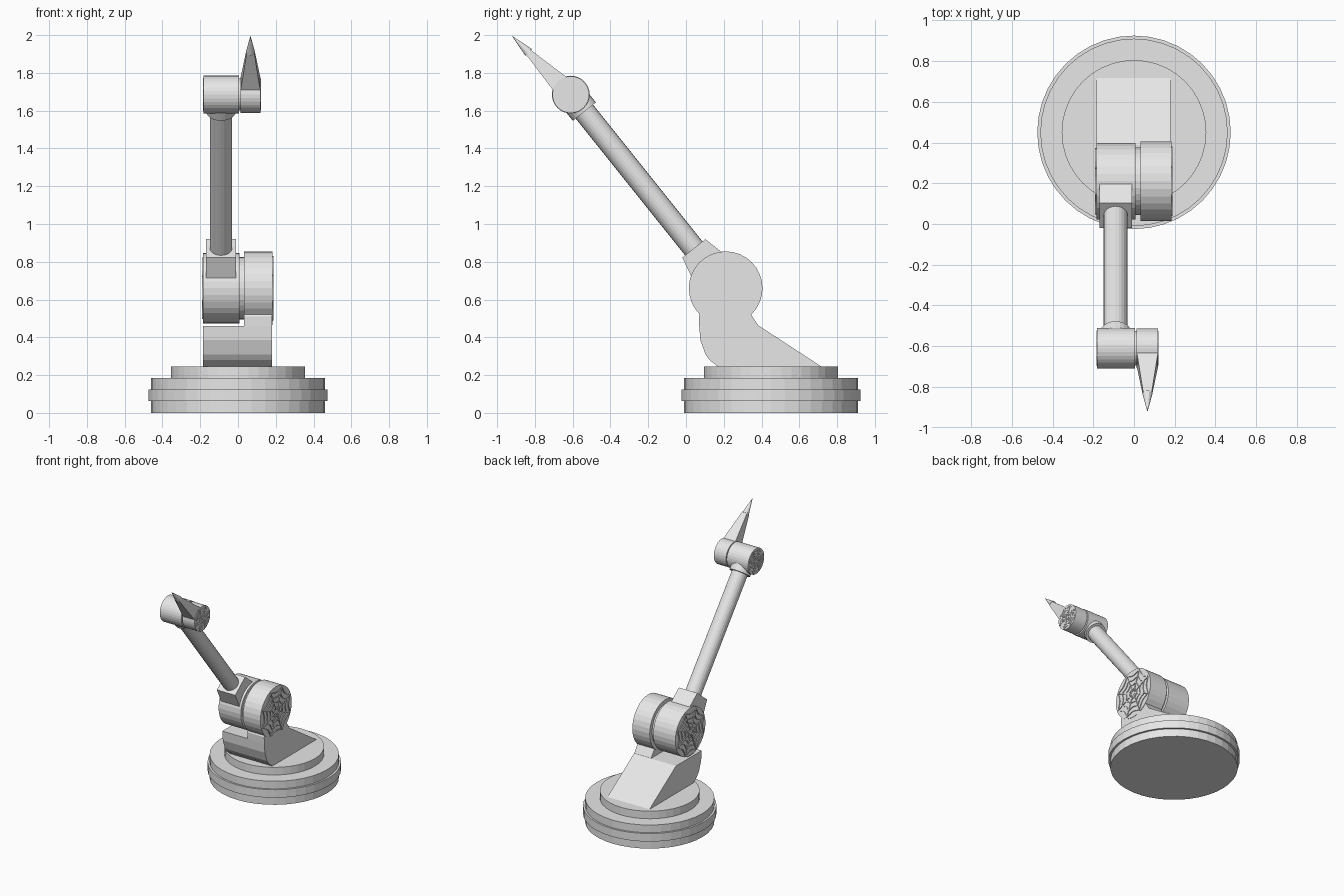
import bpy, bmesh, math
from mathutils import Vector, Matrix

if "Cube" in bpy.data.objects:
    bpy.data.objects.remove(bpy.data.objects["Cube"])

grey = bpy.data.materials.new("light grey")
grey.diffuse_color = (0.8, 0.8, 0.8, 1)
grey.use_nodes = True
grey.node_tree.nodes["Principled BSDF"].inputs["Base Color"].default_value = grey.diffuse_color


def finish(name, bm):
    bmesh.ops.recalc_face_normals(bm, faces=bm.faces[:])
    me = bpy.data.meshes.new(name)
    bm.to_mesh(me)
    bm.free()
    me.materials.append(grey)
    ob = bpy.data.objects.new(name, me)
    bpy.context.collection.objects.link(ob)
    return ob


def loft(name, rings):
    """Closed solid skinned through rings of equal point count."""
    bm = bmesh.new()
    vs = [[bm.verts.new(p) for p in r] for r in rings]
    n = len(vs[0])
    for a, b in zip(vs, vs[1:]):
        for i in range(n):
            j = (i + 1) % n
            bm.faces.new((a[i], a[j], b[j], b[i]))
    bm.faces.new(vs[0])
    bm.faces.new(vs[-1])
    return finish(name, bm)


def rod(name, a, b, r1, r2=None, n=32):
    """Cylinder or cone from point a to point b."""
    a, b = Vector(a), Vector(b)
    d = b - a
    bm = bmesh.new()
    mat = Matrix.Translation((a + b) / 2) @ d.to_track_quat('Z', 'Y').to_matrix().to_4x4()
    bmesh.ops.create_cone(bm, cap_ends=True, segments=n, radius1=r1,
                          radius2=r1 if r2 is None else r2, depth=d.length, matrix=mat)
    return finish(name, bm)


def prism(name, profile, x0, x1):
    """Side profile (y, z) extruded across x."""
    return loft(name, [[(x, y, z) for y, z in profile] for x in (x0, x1)])


def rect(c, side, depth_dir, hx, hd):
    """Rectangle ring centred on c."""
    return [c + side * hx * i + depth_dir * hd * j
            for i, j in ((-1, -1), (1, -1), (1, 1), (-1, 1))]


def web(name, x, cy, cz, R, out, h):
    """Raised web of spokes and sagging threads on a joint end face."""
    bm = bmesh.new()

    def pt(r, a, dx):
        return (x + dx, cy + r * math.cos(a), cz + r * math.sin(a))

    def strip(inner, outer):
        lo, hi = -0.002 * out, h * out
        rows = [[bm.verts.new(pt(p[0], p[1], dx)) for p, dx in
                 ((i, lo), (o, lo), (o, hi), (i, hi))] for i, o in zip(inner, outer)]
        for a, b in zip(rows, rows[1:]):
            for k in range(4):
                m = (k + 1) % 4
                bm.faces.new((a[k], a[m], b[m], b[k]))
        bm.faces.new(rows[0])
        bm.faces.new(rows[-1])

    w = 0.035 * R
    for k in range(8):
        a0 = math.pi / 8 + k * math.pi / 4
        # spoke
        ra, rb = 0.1 * R, 0.94 * R
        strip([(ra, a0 - w / ra / 2), (rb, a0 - w / rb / 2)],
              [(ra, a0 + w / ra / 2), (rb, a0 + w / rb / 2)])
        # threads sagging between neighbouring spokes
        for f in (0.94, 0.7, 0.46, 0.25):
            inner, outer = [], []
            for i in range(7):
                t = i / 6
                r = R * f * (1 - 0.17 * math.sin(math.pi * t))
                a = a0 + t * math.pi / 4
                inner.append((r - w, a))
                outer.append((r, a))
            strip(inner, outer)
    finish(name, bm)


X = Vector((1, 0, 0))
low = Vector((0, 0.21, 0.66))       # lower joint centre
top = Vector((0, -0.61, 1.685))     # upper joint centre
arm = (top - low).normalized()
arm_side = arm.cross(X)
off = X * -0.09                     # arm is offset to the left

# Stepped round base
for name, z0, z1, r in (("base_foot", 0, 0.062, 0.46), ("base_rim", 0.062, 0.125, 0.475),
                        ("base_body", 0.125, 0.185, 0.46), ("base_turntable", 0.185, 0.245, 0.355)):
    rod(name, (0, 0.45, z0), (0, 0.45, z1), r, n=40)

# Sloping bracket with an upright on the right carrying the joint
prism("bracket", [(0.175, 0.24), (0.125, 0.28), (0.103, 0.31), (0.076, 0.385),
                  (0.07, 0.46), (0.388, 0.46), (0.725, 0.24)], -0.185, 0.18)
prism("bracket_upright", [(0.07, 0.455), (0.068, 0.51), (0.12, 0.62), (0.30, 0.62),
                          (0.348, 0.515), (0.388, 0.455)], 0.033, 0.18)

# Lower joint
rod("lower_joint_left", low - X * 0.185, low + X * 0.008, 0.187)
rod("lower_joint_neck", low, low + X * 0.04, 0.165)
rod("lower_joint_right", low + X * 0.032, low + X * 0.183, 0.195)
web("lower_web_left", -0.185, low.y, low.z, 0.187, -1, 0.006)
web("lower_web_right", 0.183, low.y, low.z, 0.195, 1, 0.006)

# Tapered socket, arm tube and upper collar
loft("arm_socket", [rect(low + off + arm * t, X, arm_side, 0.08, h)
                    for t, h in ((0.09, 0.12), (0.27, 0.078))])
rod("arm_tube", low + off + arm * 0.2, top + off, 0.059, n=24)
rod("arm_collar", top + off - arm * 0.115, top + off, 0.078, n=24)

# Upper joint
rod("upper_joint_left", top - X * 0.182, top + X * 0.004, 0.1)
rod("upper_joint_neck", top, top + X * 0.02, 0.085)
rod("upper_joint_right", top + X * 0.012, top + X * 0.118, 0.097)
web("upper_web_left", -0.182, top.y, top.z, 0.1, -1, 0.003)
web("upper_web_right", 0.118, top.y, top.z, 0.097, 1, 0.003)

# Tapered claw and pointed tip
d = Vector((0, -1, 1)).normalized()
p = Vector((0, 1, 1)).normalized()
c = top + X * 0.066
loft("claw", [rect(c + d * t, X, p, hx, hp)
              for t, hx, hp in ((0.0, 0.052, 0.06), (0.08, 0.052, 0.05), (0.32, 0.021, 0.017))])
rod("claw_tip", c + d * 0.315, c + d * 0.442, 0.025, 0.0, n=16)
